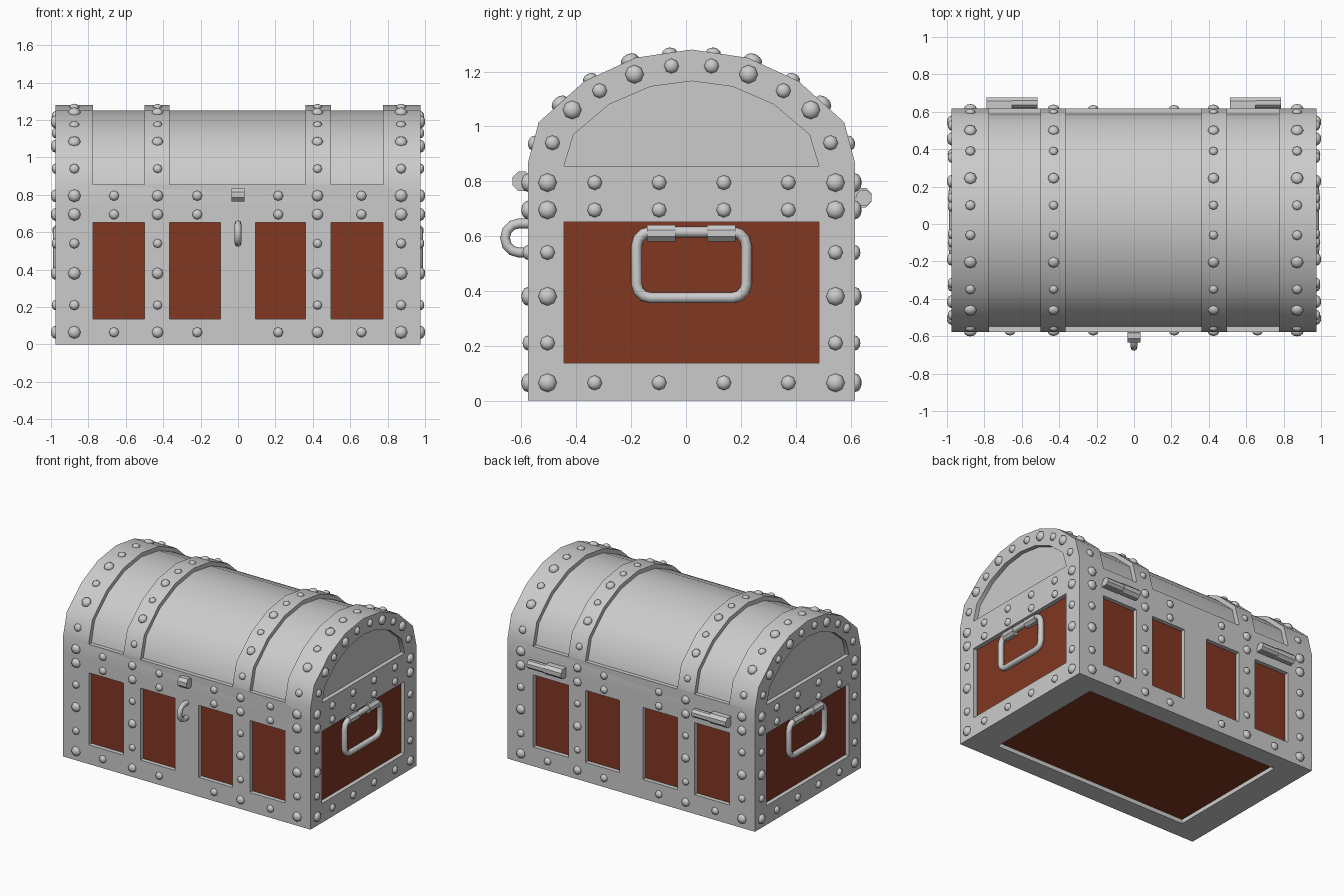
import bpy, bmesh, math
from mathutils import Matrix, Vector

if "Cube" in bpy.data.objects:
    bpy.data.objects.remove(bpy.data.objects["Cube"])

CY, HX, HY, SEAM, D = 0.02, 0.977, 0.597, 0.745, 0.03   # centre y, half sizes, lid seam, recess depth
OUTER = [(.597, .865), (.557, 1.015), (.39, 1.165), (.205, 1.25), (0, 1.28)]
INNER = [(.567, .855), (.53, 1.0), (.375, 1.14), (.195, 1.222), (0, 1.252)]
END = [(.465, .855), (.43, .97), (.3, 1.08), (.15, 1.145), (0, 1.165)]
BAYS = [(-.775, -.5), (-.365, -.093), (.093, .362), (.497, .775)]


def full(half):
    """Mirror a half profile into a whole arch."""
    return [(-y, z) for y, z in half] + [(y, z) for y, z in half[-2::-1]]


def prism(bm, pts, x0, x1):
    face = bm.faces.new([bm.verts.new((x0, y + CY, z)) for y, z in pts])
    ext = bmesh.ops.extrude_face_region(bm, geom=[face])["geom"]
    bmesh.ops.translate(bm, vec=(x1 - x0, 0, 0), verts=[v for v in ext if isinstance(v, bmesh.types.BMVert)])


def box(bm, x0, x1, y0, y1, z0, z1):
    prism(bm, [(y0, z0), (y1, z0), (y1, z1), (y0, z1)], x0, x1)


def rod(bm, centre, axis, r, length, sides=8):
    rot = Vector(axis).to_track_quat('Z', 'Y').to_matrix().to_4x4()
    m = Matrix.Translation(centre) @ rot @ Matrix.Rotation(math.pi / sides, 4, 'Z')
    bmesh.ops.create_cone(bm, cap_ends=True, segments=sides, radius1=r, radius2=r, depth=length, matrix=m)


def make(name, bm):
    bmesh.ops.recalc_face_normals(bm, faces=bm.faces)
    me = bpy.data.meshes.new(name)
    bm.to_mesh(me)
    bm.free()
    ob = bpy.data.objects.new(name, me)
    bpy.context.collection.objects.link(ob)
    return ob


def select(ob):
    bpy.ops.object.select_all(action='DESELECT')
    ob.select_set(True)
    bpy.context.view_layer.objects.active = ob


def smooth(ob, deg):
    select(ob)
    bpy.ops.object.shade_smooth_by_angle(angle=math.radians(deg))


def cut(ob, bm):
    cutter = make(ob.name + "_cutter", bm)
    cutter.hide_render = True
    mod = ob.modifiers.new("recesses", 'BOOLEAN')
    mod.operation, mod.solver, mod.object = 'DIFFERENCE', 'EXACT', cutter
    select(ob)
    bpy.ops.object.modifier_apply(modifier=mod.name)
    bpy.data.objects.remove(cutter)


def tube(name, pts, r, cyclic=False):
    cu = bpy.data.curves.new(name, 'CURVE')
    cu.dimensions, cu.bevel_depth, cu.bevel_resolution, cu.use_fill_caps = '3D', r, 2, True
    sp = cu.splines.new('POLY')
    sp.points.add(len(pts) - 1)
    for p, co in zip(sp.points, pts):
        p.co = (*co, 1)
    sp.use_cyclic_u = cyclic
    ob = bpy.data.objects.new(name, cu)
    bpy.context.collection.objects.link(ob)
    select(ob)
    bpy.ops.object.convert(target='MESH')
    smooth(bpy.context.object, 50)


# Chest body with recessed panels on every side and underneath
bm = bmesh.new()
box(bm, -HX, HX, -HY, HY, 0, SEAM)
body = make("chest_body", bm)
bm = bmesh.new()
for s in (-1, 1):
    for x0, x1 in BAYS:
        y0, y1 = sorted((s * (HY - D), s * (HY + .1)))
        box(bm, x0, x1, y0, y1, .137, .652)
    x0, x1 = sorted((s * (HX - D), s * (HX + .1)))
    box(bm, x0, x1, -.465, .465, .137, .652)
box(bm, -.775, .775, -.462, .462, -.1, D)
cut(body, bm)

# Wood colour on the recess floors
wood = bpy.data.materials.new("wood")
wood.diffuse_color = (.22, .038, .016, 1)
wood.use_nodes = True
wood.node_tree.nodes["Principled BSDF"].inputs["Base Color"].default_value = wood.diffuse_color
body.data.materials.clear()
body.data.materials.append(None)
body.data.materials.append(wood)
for p in body.data.polygons:
    c = p.center
    inside = abs(c.x) < .95 and abs(c.y - CY) < .57 and .025 < c.z < .7
    p.material_index = 1 if inside else 0

# Arched lid with recesses between the straps and in both ends
bm = bmesh.new()
prism(bm, [(-HY, SEAM)] + full(OUTER) + [(HY, SEAM)], -HX, HX)
lid = make("lid", bm)
bm = bmesh.new()
shell = [(-.8, .855), (-.8, 1.5), (.8, 1.5), (.8, .855)] + full(INNER)[::-1]
for x0, x1 in ((-.775, -.5), (-.365, .362), (.497, .775)):
    prism(bm, shell, x0, x1)
for s in (-1, 1):
    prism(bm, full(END), s * (HX - D), s * (HX + .1))
cut(lid, bm)
smooth(lid, 36)

# Rivets
bm = bmesh.new()
BIG, SMALL = .034, .027


def rivet(pos, normal, r):
    m = Matrix.Translation(pos) @ Vector(normal).to_track_quat('Z', 'Y').to_matrix().to_4x4()
    bmesh.ops.create_uvsphere(bm, u_segments=8, v_segments=6, radius=r,
                              matrix=m @ Matrix.Diagonal((1, 1, .7, 1)))


COLUMN = [(.065, BIG), (.21, SMALL), (.38, BIG), (.54, SMALL), (.695, BIG), (.795, BIG)]
STRAPS = (-.875, -.43, .425, .872)
for s in (-1, 1):
    for x in STRAPS:
        k = 1 if abs(x) > .6 else .9
        for z, r in COLUMN:
            rivet((x, CY + s * HY, z), (0, s, 0), r * k)
        # over the arch
        for y, r in ((.577, SMALL), (.48, BIG), (.37, SMALL), (.225, BIG), (.08, SMALL)):
            for (ya, za), (yb, zb) in zip(OUTER, OUTER[1:]):
                if yb <= y <= ya:
                    z = za + (zb - za) * (ya - y) / (ya - yb)
                    rivet((x, CY + s * y, z), (0, s * (zb - za), ya - yb), r * k)
                    break
    for x in (-.663, -.218, .215, .66):
        for z in (.065, .695, .795):
            if s < 0 or z < .1 or abs(x) < .5:      # hinges replace some at the back
                rivet((x, CY + s * HY, z), (0, s, 0), SMALL)
    # chest ends
    for t in (-1, 1):
        for z, r in COLUMN:
            rivet((s * HX, CY + t * .525, z), (s, 0, 0), r)
        for y in (.118, .353):
            for z in (.065, .695, .795):
                rivet((s * HX, CY + t * y, z), (s, 0, 0), SMALL)
        for y, z, r in ((.507, .94, SMALL), (.435, 1.06, BIG), (.335, 1.13, SMALL),
                        (.208, 1.19, BIG), (.073, 1.22, SMALL)):
            rivet((s * HX, CY + t * y, z), (s, 0, 0), r)
smooth(make("rivets", bm), 50)

# Hinges: barrel in two halves with a leaf on each part
for name, x in (("hinge_left", -.652), ("hinge_right", .65)):
    bm = bmesh.new()
    rod(bm, (x - .068, .642, .74), (1, 0, 0), .038, .136)
    rod(bm, (x + .068, .648, .74), (1, 0, 0), .03, .136)
    box(bm, x - .136, x, HY - .01, HY + .02, .74, .775)
    box(bm, x, x + .136, HY - .01, HY + .015, .71, .74)
    make(name, bm)

# Front catch and the hook below it
bm = bmesh.new()
rod(bm, (0, -.598, .8), (1, 0, 0), .038, .07)
make("catch", bm)
arc = [(0, -.61 - .05 * math.sin(a), .593 + .053 * math.cos(a)) for a in (math.pi * i / 6 for i in range(7))]
tube("lock_loop", [(0, -.565, .646)] + arc + [(0, -.565, .54)], .018)

# Side handles with two holding barrels each
for name, s in (("left", -1), ("right", 1)):
    loop = []
    for k, (cy, cz) in enumerate(((.17, .565), (-.13, .565), (-.13, .425), (.17, .425))):
        for i in range(4):
            a = math.pi / 2 * (k + i / 3)
            loop.append((s * .968, cy + .05 * math.cos(a), cz + .05 * math.sin(a)))
    tube("handle_" + name, loop, .02, True)
    bm = bmesh.new()
    for y in (-.09, .128):
        rod(bm, (s * .962, y, .61), (0, 1, 0), .032, .104)
    make("handle_barrels_" + name, bm)
